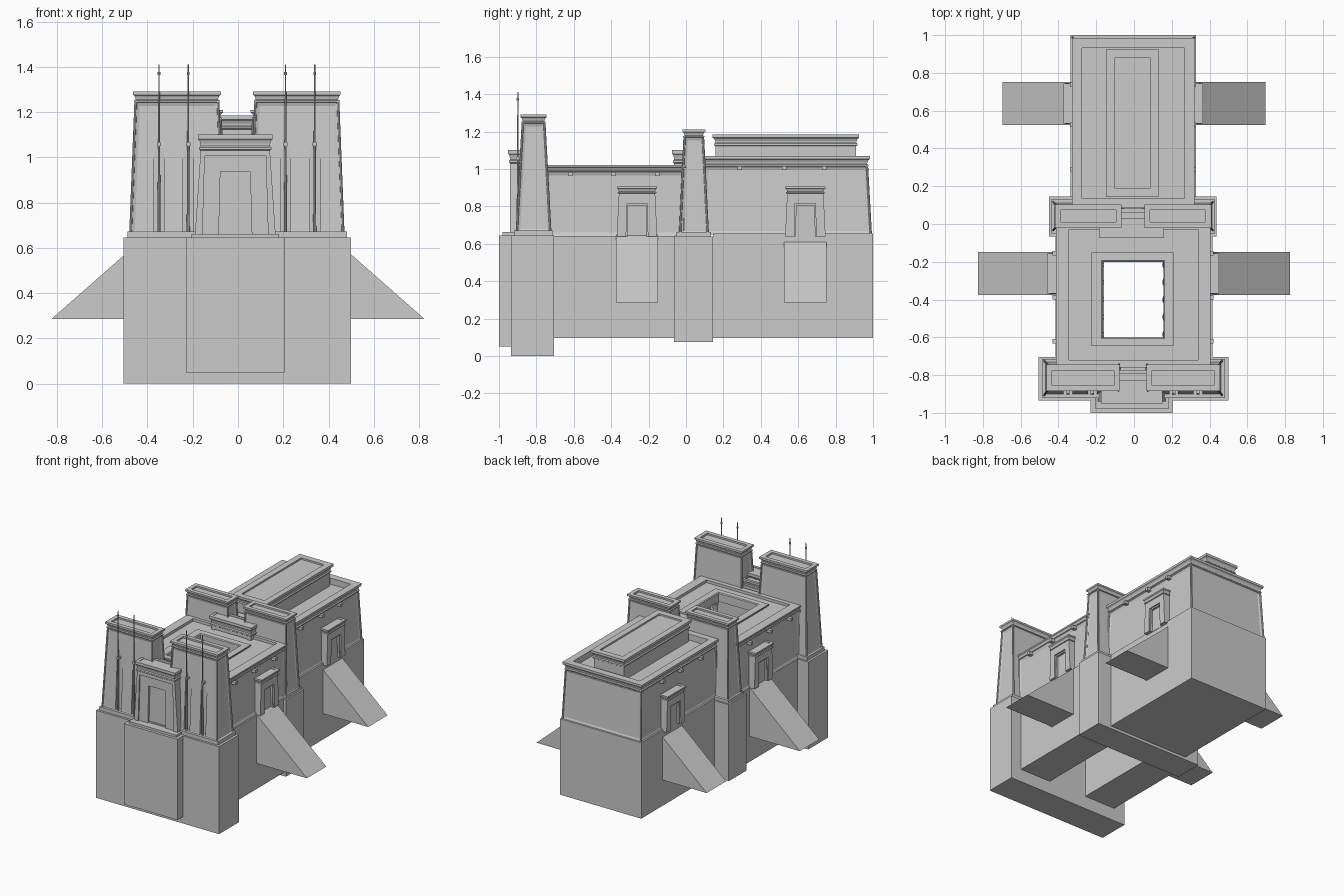
import bpy, bmesh
from math import radians
from mathutils import Matrix, Vector

if "Cube" in bpy.data.objects:
    bpy.data.objects.remove(bpy.data.objects["Cube"])


def finish(name, bm, mat=Matrix()):
    bmesh.ops.recalc_face_normals(bm, faces=bm.faces[:])
    me = bpy.data.meshes.new(name)
    bm.to_mesh(me)
    bm.free()
    ob = bpy.data.objects.new(name, me)
    bpy.context.collection.objects.link(ob)
    ob.matrix_world = mat
    return ob


def grow(r, d):
    return (r[0] - d, r[1] + d, r[2] - d, r[3] + d)


# Stack of rectangles (x0, x1, y0, y1) at heights, skinned; panel insets the lowest walls
def loft(name, rings, panel=0, closed=False, mat=Matrix()):
    bm = bmesh.new()
    loops = [[bm.verts.new((x, y, z)) for x, y in
              ((r[0], r[2]), (r[1], r[2]), (r[1], r[3]), (r[0], r[3]))] for r, z in rings]
    walls = []
    n = len(loops)
    for i in range(n if closed else n - 1):
        a, b = loops[i], loops[(i + 1) % n]
        for k in range(4):
            j = (k + 1) % 4
            f = bm.faces.new((a[k], a[j], b[j], b[k]))
            if i == 0:
                walls.append(f)
    if not closed:
        bm.faces.new(loops[0])
        bm.faces.new(loops[-1])
    bmesh.ops.recalc_face_normals(bm, faces=bm.faces[:])
    if panel:
        bmesh.ops.inset_individual(bm, faces=walls, thickness=panel, depth=-0.007)
    return finish(name, bm, mat)


def box(name, x0, x1, y0, y1, z0, z1):
    return loft(name, [((x0, x1, y0, y1), z0), ((x0, x1, y0, y1), z1)])


# Bead, hollow curve and flat lip of an overhanging cornice
def crown_rings(r, z0, z1, flare):
    h = z1 - z0
    b = min(0.007, flare * 0.6)
    prof = [(0, 0), (b, 0.07), (b, 0.2), (0, 0.28), (0.12 * flare, 0.45),
            (0.45 * flare, 0.62), (flare, 0.72), (flare, 1)]
    return [(grow(r, d), z0 + t * h) for d, t in prof]


def crown(name, r, z0, z1, flare, inset, sink, mat=Matrix()):
    rings = crown_rings(r, z0, z1, flare)
    rings += [(grow(r, flare - inset), z1), (grow(r, flare - inset), z1 - sink)]
    return loft(name, rings, mat=mat)


def rod(name, a, b, r1, r2, seg=8):
    a, b = Vector(a), Vector(b)
    bm = bmesh.new()
    bmesh.ops.create_cone(bm, cap_ends=True, segments=seg, radius1=r1, radius2=r2, depth=(b - a).length)
    q = (b - a).to_track_quat('Z', 'Y').to_matrix().to_4x4()
    return finish(name, bm, Matrix.Translation((a + b) / 2) @ q)


def corner_beads(name, lo, hi, z0, z1, r=0.006):
    for i in (0, 1):
        for j in (2, 3):
            rod(name, (lo[i], lo[j], z0), (hi[i], hi[j], z1), r, r)


# Outline in local x/z, extruded from y0 to y1
def prism(name, pts, y0, y1, mat=Matrix()):
    bm = bmesh.new()
    f = bm.faces.new([bm.verts.new((x, y0, z)) for x, z in pts])
    g = bmesh.ops.extrude_face_region(bm, geom=[f])
    bmesh.ops.translate(bm, vec=(0, y1 - y0, 0), verts=[v for v in g['geom'] if isinstance(v, bmesh.types.BMVert)])
    return finish(name, bm, mat)


def arch(w0, w1, h, iw0, iw1, ih):
    return [(-w0, 0), (-w1, h), (w1, h), (w0, 0), (iw0, 0), (iw1, ih), (-iw1, ih), (-iw0, 0)]


# Doorway: local -y is outward, origin on the wall at the sill
def gate(name, loc, ang, w0, w1, h, top, dw, dh, depth, back, fw, fh, flare):
    m = Matrix.Translation(loc) @ Matrix.Rotation(radians(ang), 4, 'Z')
    prism(name + "_jambs", arch(w0, w1, h, fw, fw * 0.93, fh), -depth, back, m)
    prism(name + "_inner_frame", arch(fw, fw * 0.93, fh, dw, dw * 0.9, dh), -depth + 0.01, back, m)
    prism(name + "_door", [(-dw, 0), (-dw * 0.9, dh), (dw * 0.9, dh), (dw, 0)], -depth + 0.025, back, m)
    crown(name + "_cornice", (-w1, w1, -depth, back), h, top, flare, 0.02, 0.004, m)


# Foundations
box("front_foundation", -0.505, 0.5, -0.935, -0.705, 0, 0.645)
box("entrance_foundation", -0.23, 0.205, -1.0, -0.93, 0.05, 0.645)
for s in (-1, 1):
    x = sorted((s * 0.158, s * 0.415))
    box("court_foundation", *x, -0.706, -0.06, 0.097, 0.642)
box("middle_foundation", -0.45, 0.437, -0.065, 0.145, 0.075, 0.64)
box("rear_foundation", -0.335, 0.327, 0.144, 1.0, 0.095, 0.655)

# Plinths
box("front_plinth", -0.488, 0.482, -0.92, -0.715, 0.644, 0.672)
box("entrance_plinth", -0.205, 0.182, -0.98, -0.91, 0.644, 0.662)
box("middle_plinth", -0.438, 0.425, -0.05, 0.133, 0.639, 0.662)

# Pairs of pylon towers
C = -0.005


def tower(name, s, lo, hi, z0, z1, top, inset):
    def side(r):
        return tuple(sorted((C + s * r[0], C + s * r[1]))) + tuple(r[2:])
    a, b = side(lo), side(hi)
    ob = loft(name, [(a, z0), (b, z1)], panel=0.026)
    corner_beads(name + "_corner_bead", a, b, z0, z1)
    crown(name + "_cornice", b, z1 - 0.003, top, 0.012, inset, 0.012)
    return ob


for s in (-1, 1):
    t = tower("front_tower", s, (0.06, 0.47, -0.905, -0.725), (0.083, 0.447, -0.873, -0.757), 0.66, 1.245, 1.29, 0.03)
    for px in (0.215, 0.344):
        x = C + s * px
        # flagpole niches
        cut = box("niche_cutter", x - 0.023, x + 0.023, -0.95, -0.873, 0.673, 1.035)
        cut.hide_render = True
        cut.hide_set(True)
        md = t.modifiers.new("niche", 'BOOLEAN')
        md.object = cut
        md.operation = 'DIFFERENCE'
        # flagpoles
        rod("flagpole", (x, -0.899, 0.66), (x, -0.899, 1.41), 0.007, 0.0025)
        rod("flagpole_collar", (x, -0.899, 1.365), (x, -0.899, 1.378), 0.006, 0.006)
        box("flagpole_bracket", x - 0.009, x + 0.009, -0.905, -0.865, 1.05, 1.065)
    tower("middle_tower", s, (0.045, 0.422, -0.032, 0.117), (0.073, 0.402, -0.008, 0.091), 0.65, 1.17, 1.21, 0.03)

# Bridges between the towers
for nm, y0, y1 in (("front_bridge", -0.86, -0.775), ("middle_bridge", 0.0, 0.08)):
    r = (-0.1, 0.09, y0, y1)
    loft(nm, [(r, 0.65), (r, 1.03)])
    crown(nm + "_cornice", grow(r, -0.01), 1.025, 1.075, 0.012, 0.02, 0.01)

# Main entrances
gate("main_gate", (-0.012, -0.9, 0.66), 0, 0.178, 0.153, 0.37, 0.44, 0.073, 0.278, 0.04, 0.06, 0.145, 0.345, 0.011)
gate("middle_gate", (-0.012, -0.03, 0.66), 0, 0.178, 0.16, 0.37, 0.44, 0.073, 0.278, 0.033, 0.05, 0.145, 0.345, 0.012)

# Court hall: outer wall, cornice, roof, raised opening frame, hollow interior
lo, hi = (-0.413, 0.405, -0.74, -0.01), (-0.402, 0.395, -0.75, -0.01)
hole = (-0.165, 0.155, -0.6, -0.2)
inner = (-0.36, 0.35, -0.715, -0.04)
rings = [(lo, 0.642)] + crown_rings(hi, 0.983, 1.02, 0.01)
rings += [((-0.345, 0.338, -0.72, -0.03), 1.02), ((-0.345, 0.338, -0.72, -0.03), 1.0),
          ((-0.215, 0.2, -0.637, -0.16), 1.0), ((-0.225, 0.21, -0.645, -0.15), 1.012),
          ((-0.225, 0.21, -0.645, -0.15), 1.02), (grow(hole, 0.006), 1.02), (hole, 1.015),
          (hole, 0.955), (inner, 0.955), (inner, 0.642)]
loft("court_hall", rings, panel=0.026, closed=True)
corner_beads("court_corner_bead", lo, hi, 0.645, 0.985)

# Court columns
for x in (-0.182, 0.172):
    for y in (-0.585, -0.4925, -0.4, -0.3075, -0.215):
        rod("court_column", (x, y, 0.642), (x, y, 0.91), 0.018, 0.015, 12)
        rod("court_column_capital", (x, y, 0.905), (x, y, 0.942), 0.015, 0.023, 12)
        box("court_column_block", x - 0.018, x + 0.018, y - 0.018, y + 0.018, 0.942, 0.956)

# Rear hall with sunken roof
lo, hi = (-0.325, 0.317, 0.09, 0.988), (-0.312, 0.304, 0.1, 0.968)
loft("rear_hall", [(lo, 0.65), (hi, 1.015)], panel=0.028)
corner_beads("rear_corner_bead", lo, hi, 0.655, 1.015)
crown("rear_hall_cornice", hi, 1.01, 1.07, 0.016, 0.052, 0.045)

# Raised roof block over the rear hall
r = (-0.13, 0.115, 0.158, 0.91)
loft("roof_block", [(r, 1.02), (r, 1.125)])
crown("roof_block_cornice", r, 1.122, 1.185, 0.016, 0.045, 0.012)

# Side doors, ramps and water spouts
for s in (-1, 1):
    for nm, wx, y, rx0, rx1 in (("court", 0.402, -0.262, 0.41, 0.825), ("rear", 0.315, 0.638, 0.295, 0.695)):
        gate(nm + "_side_gate", (s * wx + C, y, 0.64), s * 90, 0.108, 0.097, 0.228, 0.266,
             0.052, 0.165, 0.044, 0.03, 0.058, 0.175, 0.01)
        prism(nm + "_ramp", [(s * rx0, 0.285), (s * rx1, 0.285), (s * rx0, 0.285 + (rx1 - rx0) * 0.88)],
              y - 0.113, y + 0.113)
    for wx, z, ys in ((0.402, 0.972, (-0.62, -0.388, -0.155)), (0.31, 1.005, (0.287, 0.525, 0.738))):
        for y in ys:
            x = sorted((s * (wx - 0.02) + C, s * (wx + 0.024) + C))
            box("water_spout", *x, y - 0.012, y + 0.012, z - 0.011, z + 0.011)
